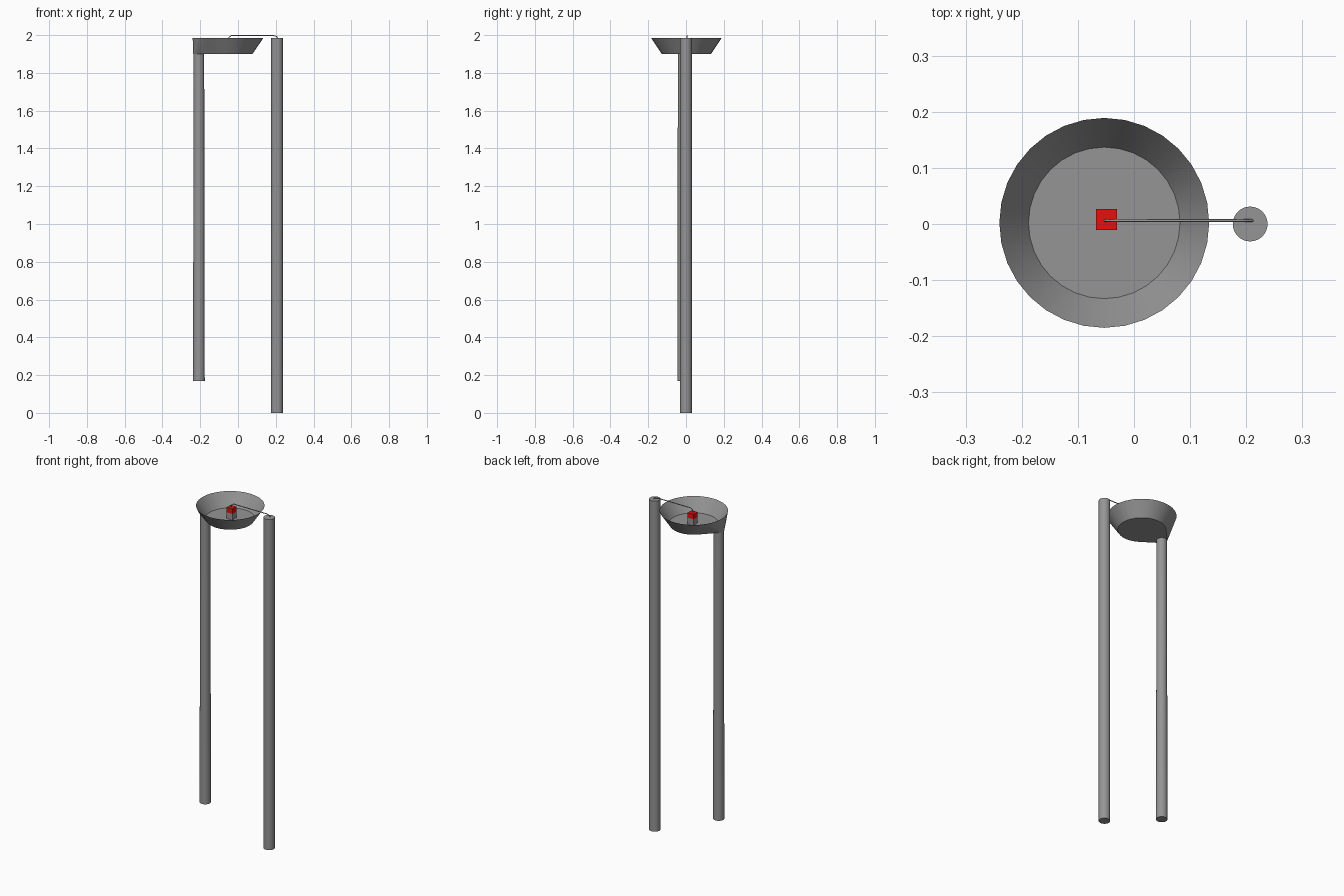
import bpy, bmesh, math
from mathutils import Vector

cube = bpy.data.objects.get("Cube")
if cube:
    bpy.data.objects.remove(cube, do_unlink=True)


def material(name, rgb):
    m = bpy.data.materials.new(name)
    m.use_nodes = True
    colour = (*rgb, 1)
    m.diffuse_color = colour
    m.node_tree.nodes["Principled BSDF"].inputs["Base Color"].default_value = colour
    return m


grey = material("metal grey", (0.3, 0.3, 0.3))
red = material("signal red", (0.8, 0.005, 0.005))


def finish(name, bm, mat, smooth=True):
    bmesh.ops.recalc_face_normals(bm, faces=bm.faces)
    mesh = bpy.data.meshes.new(name)
    bm.to_mesh(mesh)
    bm.free()
    mesh.materials.append(mat)
    obj = bpy.data.objects.new(name, mesh)
    bpy.context.collection.objects.link(obj)
    if smooth:
        bpy.ops.object.select_all(action='DESELECT')
        obj.select_set(True)
        bpy.context.view_layer.objects.active = obj
        bpy.ops.object.shade_smooth_by_angle(angle=math.radians(30))
    return obj


def ring(bm, x, y, z, r, n=32):
    return [bm.verts.new((x + r * math.cos(math.tau * i / n),
                          y + r * math.sin(math.tau * i / n), z)) for i in range(n)]


def bridge(bm, a, b):
    for i in range(len(a)):
        j = (i + 1) % len(a)
        bm.faces.new((a[i], a[j], b[j], b[i]))


def post(name, x, y, bottom, top, r_bottom, r_top):
    bm = bmesh.new()
    a, b = ring(bm, x, y, bottom, r_bottom), ring(bm, x, y, top, r_top)
    bridge(bm, a, b)
    bm.faces.new(a)
    bm.faces.new(b)
    finish(name, bm, grey)


def box(name, x, y, z0, z1, size, mat):
    bm = bmesh.new()
    bmesh.ops.create_cube(bm, size=1)
    for v in bm.verts:
        v.co = Vector((x + v.co.x * size, y + v.co.y * size, (z0 + z1) / 2 + v.co.z * (z1 - z0)))
    finish(name, bm, mat, False)


# Two upright posts
post("left_post", 0.207, 0, 0, 1.985, 0.031, 0.031)
post("right_post", -0.207, -0.015, 0.17, 1.9, 0.031, 0.028)

# Bowl: outer shell wraps the round base and the post head, open on top
BX, BY, RIM, FLOOR = -0.053, 0.002, 1.985, 1.9
bm = bmesh.new()
ring(bm, BX, BY, RIM, 0.187)
ring(bm, BX, BY, FLOOR, 0.13)
ring(bm, -0.207, -0.015, FLOOR, 0.03)
hull = bmesh.ops.convex_hull(bm, input=bm.verts)
loose = [v for v in bm.verts if not v.link_faces]
bmesh.ops.delete(bm, geom=loose, context='VERTS')
lid = [f for f in bm.faces if all(v.co.z > RIM - 0.001 for v in f.verts)]
bmesh.ops.delete(bm, geom=lid, context='FACES')
finish("bowl_shell", bm, grey)

# Bowl: round inside
bm = bmesh.new()
rim, floor = ring(bm, BX, BY, RIM, 0.187), ring(bm, BX, BY, FLOOR + 0.008, 0.135)
bridge(bm, rim, floor)
bm.faces.new(floor)
inside = finish("bowl_inside", bm, grey)
inside.data.flip_normals()

# Block in the bowl with its red cap
box("block_base", -0.049, 0.008, 1.908, 1.945, 0.038, grey)
box("block_cap", -0.049, 0.008, 1.945, 1.975, 0.038, red)

# Thin wire from the post head to the block
curve = bpy.data.curves.new("wire", 'CURVE')
curve.dimensions = '3D'
curve.bevel_depth = 0.0025
curve.bevel_resolution = 1
curve.use_fill_caps = True
spline = curve.splines.new('POLY')
path = [(-0.052, 1.972), (-0.048, 1.988), (-0.035, 1.9975), (0.19, 1.9975), (0.205, 1.992), (0.212, 1.983)]
spline.points.add(len(path) - 1)
for p, (x, z) in zip(spline.points, path):
    p.co = (x, 0.006, z, 1)
curve.materials.append(grey)
bpy.context.collection.objects.link(bpy.data.objects.new("wire", curve))
